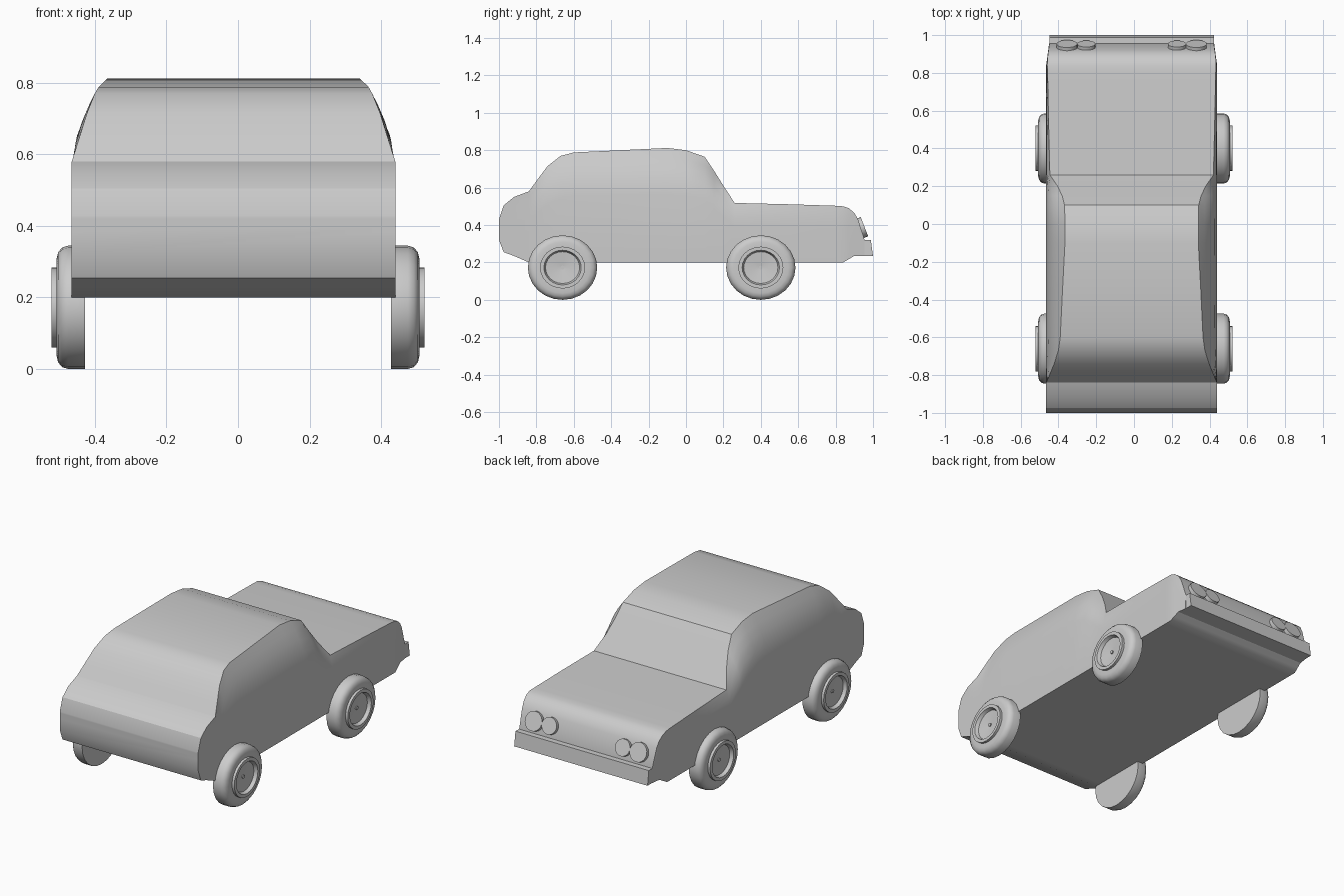
import bpy, bmesh, math
from mathutils import Matrix, Vector

if "Cube" in bpy.data.objects:
    bpy.data.objects.remove(bpy.data.objects["Cube"])

CX = -0.0125  # the body sits slightly off the wheel centreline


def finish(name, bm, angle=30):
    bmesh.ops.remove_doubles(bm, verts=bm.verts, dist=1e-5)
    bmesh.ops.recalc_face_normals(bm, faces=bm.faces)
    me = bpy.data.meshes.new(name)
    bm.to_mesh(me)
    bm.free()
    ob = bpy.data.objects.new(name, me)
    bpy.context.collection.objects.link(ob)
    bpy.ops.object.select_all(action='DESELECT')
    ob.select_set(True)
    bpy.context.view_layer.objects.active = ob
    bpy.ops.object.shade_smooth_by_angle(angle=math.radians(angle))
    return ob


def skin(bm, rings, closed=False):
    """Bridge consecutive rings of points with quads, cap the ends if open."""
    vr = [[bm.verts.new(p) for p in r] for r in rings]
    n = len(vr[0])
    pairs = list(zip(vr, vr[1:])) + ([(vr[-1], vr[0])] if closed else [])
    for a, b in pairs:
        for i in range(n):
            j = (i + 1) % n
            bm.faces.new((a[i], a[j], b[j], b[i]))
    if not closed:
        bm.faces.new(vr[0])
        bm.faces.new(vr[-1])


# Body: lofted along y; stations are (y, bottom z, top z, top half width)
W = 0.4525
stations = [
    (-1.0, .32, .43, W), (-.975, .255, .505, W), (-.92, .235, .55, W),
    (-.84, .2, .58, W), (-.80, .2, .635, .435), (-.74, .2, .715, .41),
    (-.67, .2, .77, .388), (-.6, .2, .788, .378), (-.35, .2, .80, .366),
    (-.1, .2, .812, .353), (0, .2, .80, .353), (.1, .2, .765, .355),
    (.15, .2, .69, .368), (.2, .2, .61, .392), (.26, .2, .518, .433),
    (.55, .2, .511, .44), (.8, .2, .503, .445), (.84, .2, .5, .447),
    (.87, .217, .49, .446), (.9, .235, .465, .443), (.92, .235, .43, .44),
    (.955, .235, .32, .435)]
rings = []
for y, zb, zt, wt in stations:
    w0 = W - max(0, y - .84) * .135
    belt = zt - .4 * (zt - zb)
    side = [(w0, zb)]
    for t in (0, .35, .6, .8, 1):
        side.append((w0 - (w0 - wt) * t ** 1.8, belt + (zt - belt) * t))
    rings.append([(CX + w, y, z) for w, z in side]
                 + [(CX - w, y, z) for w, z in reversed(side)])
bm = bmesh.new()
skin(bm, rings)
finish("car_body", bm)

# Front bumper
section = [(.9, .235), (1.0, .235), (.988, .32), (.94, .32)]
bm = bmesh.new()
skin(bm, [[(CX + s * .436, y, z) for y, z in section] for s in (-1, 1)])
finish("front_bumper", bm)

# Headlights: paired discs leaning back with the nose
lean = Vector((0, .93, .36)).to_track_quat('Z', 'Y').to_matrix().to_4x4()
for s, side in ((-1, "left"), (1, "right")):
    for x, r, pos in ((.3425, .055, "outer"), (.24, .048, "inner")):
        bm = bmesh.new()
        bmesh.ops.create_cone(
            bm, cap_ends=True, segments=20, radius1=r, radius2=r, depth=.028,
            matrix=Matrix.Translation((CX + s * x, .941, .386)) @ lean)
        finish(f"{pos}_headlight_{side}", bm)

# Wheels: tyre, rim ring and dished hub lathed from one profile (x, radius)
wheel = [(.428, 0), (.428, .1725), (.475, .1725), (.492, .167), (.503, .154),
         (.507, .137), (.507, .112), (.522, .112), (.522, .093), (.502, .085),
         (.494, .01), (.50, .01), (.50, 0)]
SEG = 24
for side, s in (("left", -1), ("right", 1)):
    for end, yc in (("front", .40), ("rear", -.66)):
        bm = bmesh.new()
        prof = []
        for k in range(SEG):
            a = 2 * math.pi * k / SEG
            prof.append([bm.verts.new((s * x, yc + 1.075 * r * math.cos(a),
                                       .1725 + r * math.sin(a)))
                         for x, r in wheel])
        for k in range(SEG):
            a, b = prof[k], prof[(k + 1) % SEG]
            for i in range(len(wheel) - 1):
                bm.faces.new((a[i], a[i + 1], b[i + 1], b[i]))
        finish(f"{end}_wheel_{side}", bm, 35)
